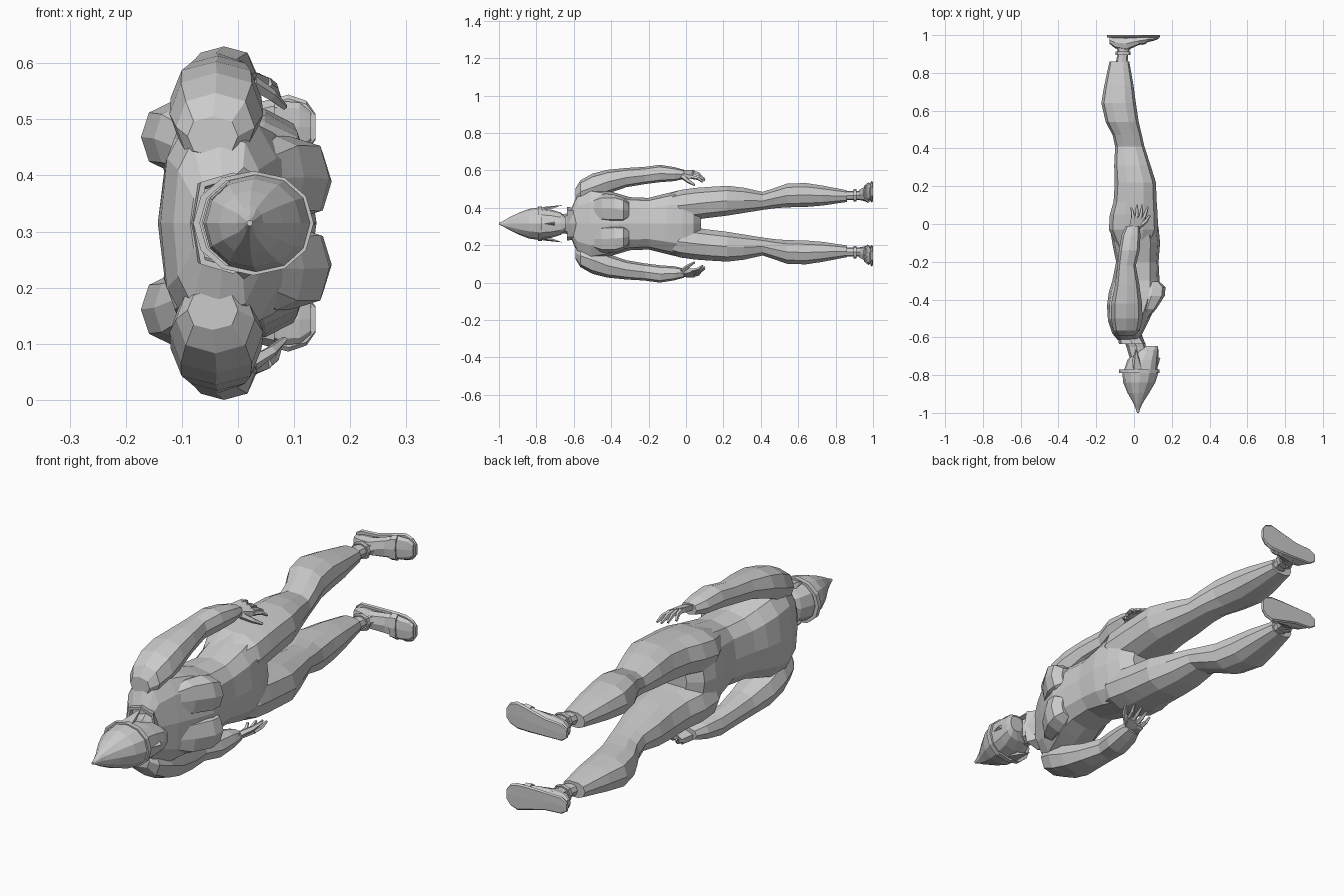
import bpy, bmesh, math
from mathutils import Vector

MID = 0.315  # height of the body's plane of symmetry

grey = bpy.data.materials.new("plain_grey")
grey.diffuse_color = (0.6, 0.6, 0.6, 1)


def finish(name, bm):
    bmesh.ops.recalc_face_normals(bm, faces=bm.faces)
    mesh = bpy.data.meshes.new(name)
    bm.to_mesh(mesh)
    bm.free()
    mesh.materials.append(grey)
    bpy.context.collection.objects.link(bpy.data.objects.new(name, mesh))


def loft(name, sections, n=8, side=1, axis="y", power=0.8, cap=True):
    """Skin rings given as (t, a_min, a_max, b_min, b_max); b is measured from the symmetry plane."""
    bm = bmesh.new()
    rings = []
    for t, a0, a1, b0, b1 in sections:
        ring = []
        for k in range(n):
            c, s = math.cos(k * math.tau / n), math.sin(k * math.tau / n)
            a = (a0 + a1) / 2 + (a1 - a0) / 2 * math.copysign(abs(c) ** power, c)
            b = (b0 + b1) / 2 + (b1 - b0) / 2 * math.copysign(abs(s) ** power, s)
            z = MID + side * b
            ring.append(bm.verts.new((a, t, z) if axis == "y" else (t, a, z)))
        rings.append(ring)
    for r, q in zip(rings, rings[1:]):
        for k in range(n):
            j = (k + 1) % n
            bm.faces.new((r[k], r[j], q[j], q[k]))
    if cap:
        bm.faces.new(rings[0])
        bm.faces.new(rings[-1])
    finish(name, bm)


def centred(rows):
    return [(t, a0, a1, -h, h) for t, a0, a1, h in rows]


def hull(name, points, side=1):
    bm = bmesh.new()
    for x, y, b in points:
        bm.verts.new((x, y, MID + side * b))
    bmesh.ops.convex_hull(bm, input=bm.verts)
    finish(name, bm)


def rod(name, points, radii, side=1, n=5):
    """Thin jointed tube through the points."""
    bm = bmesh.new()
    pts = [Vector((x, y, MID + side * b)) for x, y, b in points]
    rings = []
    for i, p in enumerate(pts):
        d = (pts[min(i + 1, len(pts) - 1)] - pts[max(i - 1, 0)]).normalized()
        u = d.cross(Vector((0.31, 0.2, 0.93))).normalized()
        v = d.cross(u)
        rings.append([bm.verts.new(p + radii[i] * (u * math.cos(k * math.tau / n) + v * math.sin(k * math.tau / n)))
                      for k in range(n)])
    for r, q in zip(rings, rings[1:]):
        for k in range(n):
            j = (k + 1) % n
            bm.faces.new((r[k], r[j], q[j], q[k]))
    bm.faces.new(rings[0])
    bm.faces.new(rings[-1])
    finish(name, bm)


# Torso from collar to crotch
loft("torso", centred([
    (-0.615, -0.085, 0.03, 0.075), (-0.58, -0.115, 0.045, 0.16), (-0.51, -0.138, 0.08, 0.195),
    (-0.43, -0.143, 0.115, 0.18), (-0.36, -0.133, 0.14, 0.16), (-0.30, -0.115, 0.135, 0.142),
    (-0.20, -0.095, 0.13, 0.138), (-0.10, -0.115, 0.138, 0.163), (-0.02, -0.128, 0.13, 0.182),
    (0.04, -0.115, 0.115, 0.14), (0.08, -0.06, 0.07, 0.05)]), n=12, power=0.75)

# Neck and flared collar
loft("neck", centred([(-0.72, -0.02, 0.08, 0.055), (-0.65, -0.04, 0.065, 0.052), (-0.58, -0.07, 0.04, 0.065)]))
loft("collar", centred([
    (-0.60, -0.085, 0.04, 0.085), (-0.635, -0.08, 0.062, 0.09), (-0.635, -0.07, 0.052, 0.08),
    (-0.60, -0.07, 0.03, 0.07)]), power=0.6, cap=False)

# Head, nose, pointed hat and its brim
loft("head", centred([
    (-0.645, 0.065, 0.125, 0.035), (-0.67, 0.01, 0.13, 0.06), (-0.72, -0.035, 0.128, 0.075),
    (-0.78, -0.055, 0.123, 0.083), (-0.83, -0.055, 0.105, 0.075)]), n=12)
hull("nose", [(0.122, -0.765, 0), (0.14, -0.71, 0), (0.12, -0.7, 0.014), (0.12, -0.7, -0.014), (0.11, -0.72, 0)])
loft("hat", centred([
    (-0.785, -0.062, 0.13, 0.087), (-0.84, -0.057, 0.112, 0.079), (-0.895, -0.034, 0.08, 0.058),
    (-0.95, -0.002, 0.045, 0.031), (-0.98, 0.01, 0.032, 0.013), (-1.0, 0.016, 0.026, 0.005)]), n=12, power=0.95)
loft("hat_brim", centred([
    (-0.79, -0.068, 0.127, 0.086), (-0.79, -0.08, 0.135, 0.093), (-0.77, -0.08, 0.135, 0.093),
    (-0.77, -0.064, 0.125, 0.084)]), n=12, power=0.95, cap=False)

for side, word in ((1, "left"), (-1, "right")):
    # Chest muscle
    loft(word + "_chest", [
        (-0.51, 0.02, 0.065, 0.03, 0.13), (-0.45, 0.02, 0.118, 0.008, 0.155), (-0.38, 0.02, 0.163, 0.004, 0.155),
        (-0.335, 0.03, 0.167, 0.008, 0.14), (-0.305, 0.06, 0.135, 0.025, 0.115)], side=side, power=0.75)
    # Long thin ear
    hull(word + "_ear", [(0.0, -0.79, 0.08), (0.04, -0.77, 0.08), (0.03, -0.72, 0.078),
                         (-0.01, -0.72, 0.078), (0.0, -0.76, 0.09), (0.01, -0.66, 0.1)], side)
    # Arm with elbow and cuff
    loft(word + "_arm", [
        (-0.59, -0.09, 0.0, 0.12, 0.19), (-0.565, -0.11, 0.03, 0.11, 0.232), (-0.50, -0.122, 0.045, 0.12, 0.268),
        (-0.42, -0.12, 0.042, 0.16, 0.288), (-0.32, -0.10, 0.028, 0.195, 0.298), (-0.22, -0.088, 0.01, 0.212, 0.304),
        (-0.14, -0.08, 0.03, 0.222, 0.315), (-0.06, -0.066, 0.034, 0.228, 0.302),
        (-0.01, -0.042, 0.03, 0.24, 0.288)], side=side)
    # Hand with four fingers and a thumb
    hull(word + "_palm", [(-0.03, -0.03, 0.285), (-0.03, -0.03, 0.262), (0.025, -0.03, 0.27), (0.025, -0.03, 0.245),
                          (-0.012, 0.045, 0.288), (-0.012, 0.045, 0.266), (0.058, 0.035, 0.258),
                          (0.058, 0.035, 0.238)], side)
    for i in range(4):
        x = -0.006 + i * 0.019
        b = 0.277 - i * 0.009
        tip_y = (0.085, 0.1, 0.102, 0.09)[i]
        rod(f"{word}_finger_{i + 1}", [(x, 0.03, b), (x - 0.002 + i * 0.005, 0.066, b - 0.008),
                                       (x - 0.008 + i * 0.01, tip_y, b - 0.027)], (0.011, 0.009, 0.005), side)
    rod(word + "_thumb", [(0.025, -0.015, 0.25), (0.06, 0.012, 0.228), (0.083, 0.045, 0.207)],
        (0.014, 0.011, 0.006), side)
    # Leg with thigh, knee and calf
    loft(word + "_leg", [
        (-0.12, -0.09, 0.09, 0.03, 0.15), (-0.03, -0.133, 0.128, 0.01, 0.184), (0.05, -0.128, 0.125, 0.018, 0.195),
        (0.12, -0.108, 0.12, 0.028, 0.2), (0.22, -0.102, 0.116, 0.04, 0.206), (0.31, -0.105, 0.088, 0.055, 0.195),
        (0.41, -0.10, 0.055, 0.072, 0.172), (0.47, -0.113, 0.042, 0.08, 0.192), (0.54, -0.15, 0.025, 0.085, 0.217),
        (0.64, -0.173, 0.01, 0.087, 0.22), (0.73, -0.158, -0.002, 0.095, 0.206),
        (0.86, -0.13, -0.025, 0.115, 0.18)], n=10, side=side)
    # Ankle
    loft(word + "_ankle", [(0.84, -0.10, -0.035, 0.125, 0.175), (0.91, -0.085, -0.03, 0.128, 0.175),
                           (0.965, -0.105, 0.01, 0.122, 0.18)], side=side)
    # Foot standing on a thin sole
    loft(word + "_foot", [
        (-0.13, 0.955, 0.992, 0.135, 0.172), (-0.10, 0.93, 0.992, 0.122, 0.183), (-0.04, 0.918, 0.992, 0.12, 0.19),
        (0.02, 0.945, 0.992, 0.118, 0.205), (0.07, 0.962, 0.992, 0.12, 0.218), (0.11, 0.972, 0.992, 0.128, 0.215),
        (0.13, 0.98, 0.992, 0.145, 0.198)], side=side, axis="x")
    loft(word + "_sole", [
        (-0.142, 0.988, 1.0, 0.138, 0.172), (-0.115, 0.986, 1.0, 0.118, 0.19), (-0.04, 0.986, 1.0, 0.116, 0.195),
        (0.04, 0.986, 1.0, 0.114, 0.216), (0.09, 0.986, 1.0, 0.115, 0.229), (0.122, 0.986, 1.0, 0.127, 0.218),
        (0.138, 0.988, 1.0, 0.148, 0.195)], side=side, axis="x", power=0.4)
    # Sandal straps over the ankle and instep
    loft(word + "_ankle_strap", [
        (0.895, -0.09, -0.025, 0.124, 0.18), (0.895, -0.097, -0.018, 0.118, 0.186),
        (0.912, -0.097, -0.018, 0.118, 0.186), (0.912, -0.09, -0.025, 0.124, 0.18)], side=side, cap=False)
    loft(word + "_toe_strap", [
        (0.04, 0.947, 0.996, 0.112, 0.216), (0.065, 0.955, 0.996, 0.113, 0.222)], side=side, axis="x")
